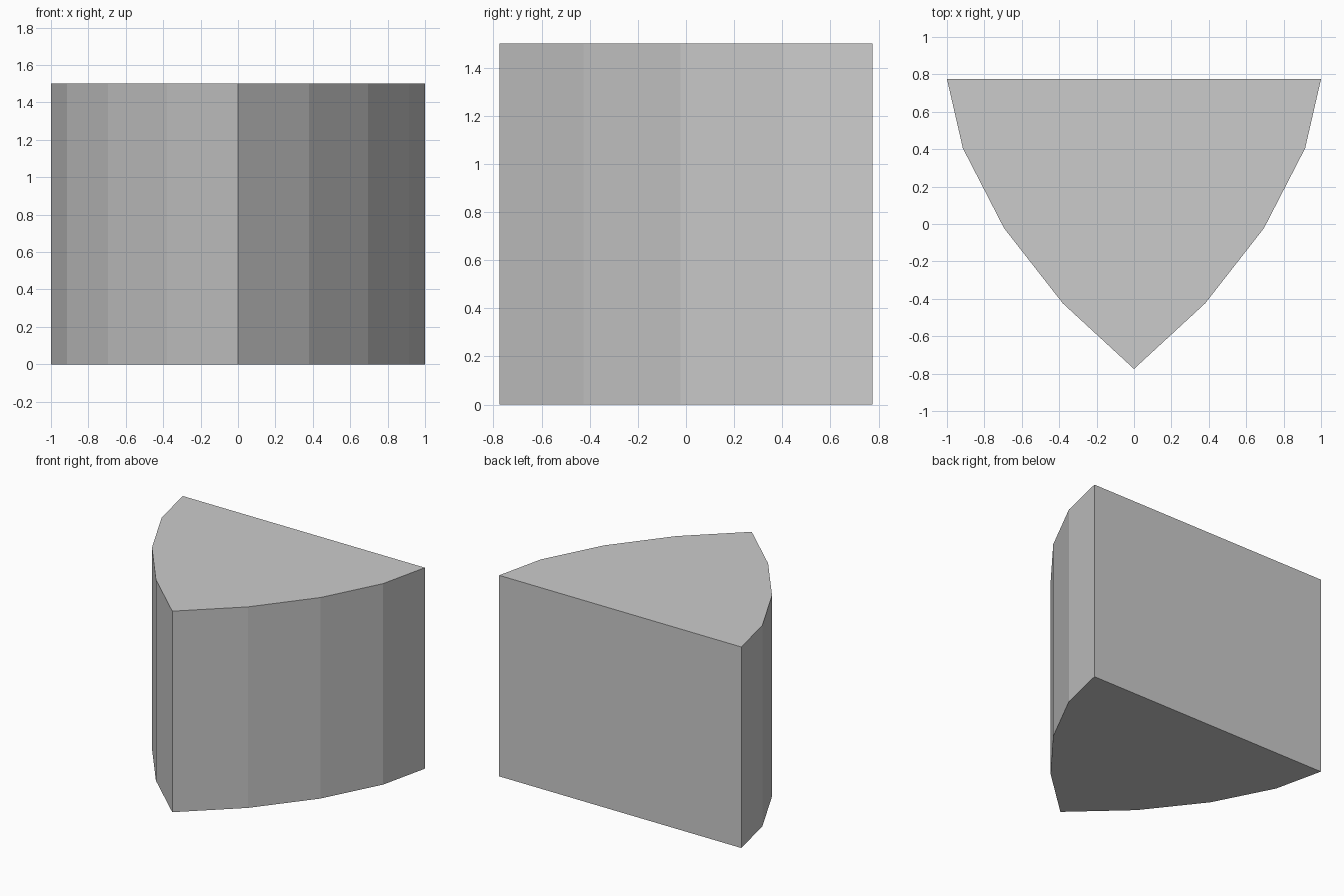
import bpy, bmesh

if "Cube" in bpy.data.objects:
    bpy.data.objects.remove(bpy.data.objects["Cube"])

HEIGHT = 1.5

# Right half of the outline, from the front point to the flat back
half = [(0.38, -0.425), (0.695, -0.022), (0.915, 0.405), (1.0, 0.775)]
outline = [(0, -0.775)] + half + [(-x, y) for x, y in reversed(half)]

# Extrude the wedge outline into a solid block
bm = bmesh.new()
base = bm.faces.new([bm.verts.new((x, y, 0)) for x, y in outline])
top = bmesh.ops.extrude_face_region(bm, geom=[base], use_keep_orig=True)["geom"]
bmesh.ops.translate(bm, vec=(0, 0, HEIGHT),
                    verts=[g for g in top if isinstance(g, bmesh.types.BMVert)])
bmesh.ops.recalc_face_normals(bm, faces=bm.faces)

mesh = bpy.data.meshes.new("wedge_block")
bm.to_mesh(mesh)
bm.free()
bpy.context.collection.objects.link(bpy.data.objects.new("wedge_block", mesh))
